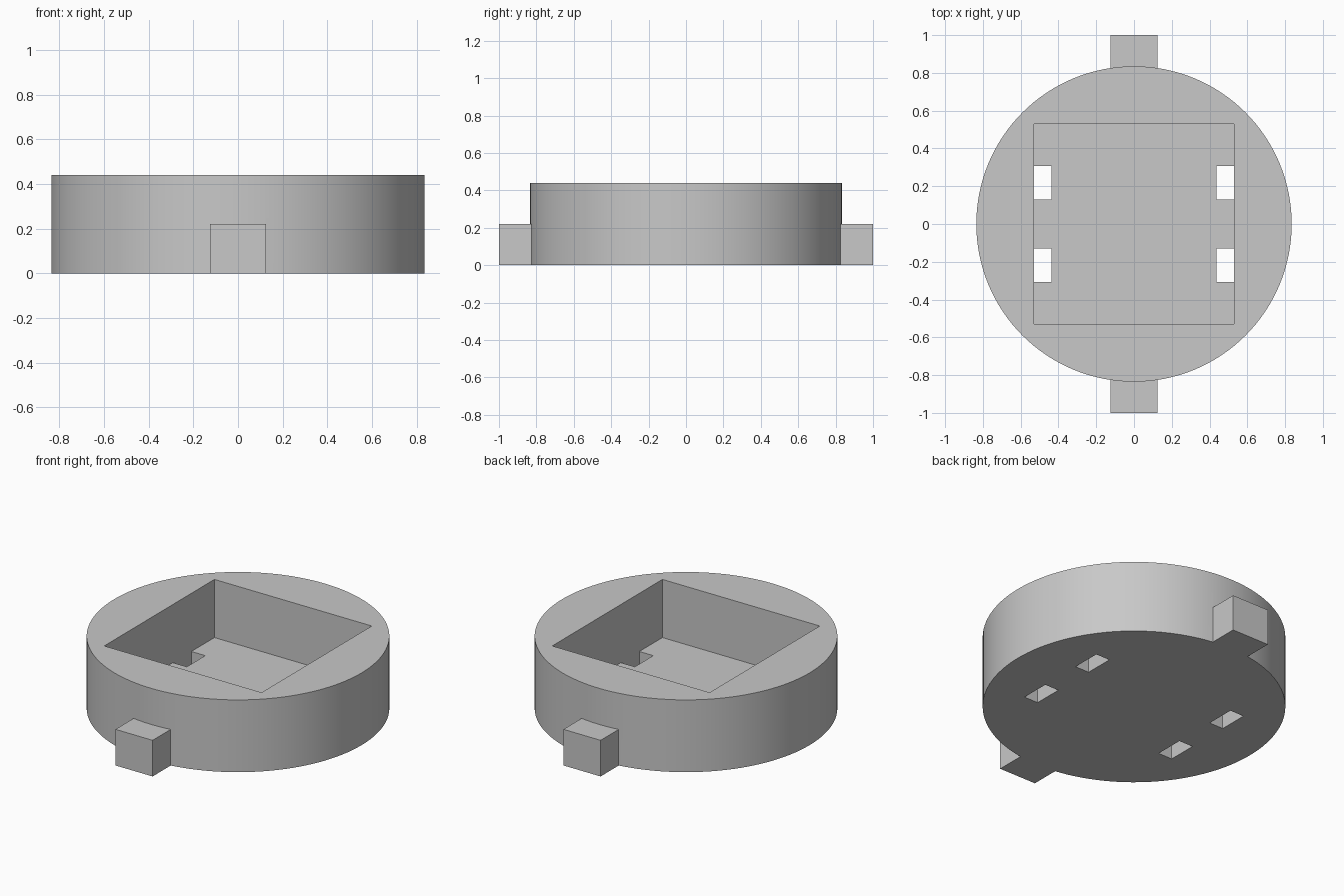
import bpy
import math

cube = bpy.data.objects.get("Cube")
if cube:
    bpy.data.objects.remove(cube, do_unlink=True)

RADIUS, HEIGHT = 0.835, 0.44
FLOOR = 0.086          # thickness left under the pocket
POCKET = 0.53          # half width of the pocket
TAB_HEIGHT = 0.22

# Material
grey = bpy.data.materials.new("light grey")
grey.use_nodes = True
color = (0.58, 0.58, 0.58, 1)
grey.diffuse_color = color
grey.node_tree.nodes["Principled BSDF"].inputs["Base Color"].default_value = color


def box(name, low, high):
    """Axis-aligned box between two corners."""
    center = [(a + b) / 2 for a, b in zip(low, high)]
    bpy.ops.mesh.primitive_cube_add(size=1, location=center)
    obj = bpy.context.object
    obj.name = name
    obj.scale = [b - a for a, b in zip(low, high)]
    bpy.ops.object.transform_apply(location=True, rotation=False, scale=True)
    obj.data.materials.append(grey)
    return obj


def combine(target, tool, operation):
    """Apply a boolean and discard the tool object."""
    mod = target.modifiers.new(tool.name, 'BOOLEAN')
    mod.operation = operation
    mod.solver = 'EXACT'
    mod.object = tool
    bpy.context.view_layer.objects.active = target
    bpy.ops.object.modifier_apply(modifier=mod.name)
    bpy.data.objects.remove(tool, do_unlink=True)


# Round body
bpy.ops.mesh.primitive_cylinder_add(vertices=128, radius=RADIUS, depth=HEIGHT,
                                    location=(0, 0, HEIGHT / 2))
body = bpy.context.object
body.name = "round_holder"
bpy.ops.object.transform_apply(location=True, rotation=False, scale=False)
body.data.materials.append(grey)

# Front and back tabs
for side in (-1, 1):
    inner, outer = sorted((side * 0.75, side * 1.0))
    tab = box("tab", (-0.125, inner, 0), (0.125, outer, TAB_HEIGHT))
    combine(body, tab, 'UNION')

# Square pocket
pocket = box("pocket_cutter", (-POCKET, -POCKET, FLOOR), (POCKET, POCKET, HEIGHT + 0.2))
combine(body, pocket, 'DIFFERENCE')

# Four slots through the pocket floor, flush with its side walls
for sx in (-1, 1):
    for sy in (-1, 1):
        x0, x1 = sorted((sx * 0.436, sx * POCKET))
        y0, y1 = sorted((sy * 0.13, sy * 0.308))
        slot = box("slot_cutter", (x0, y0, -0.1), (x1, y1, FLOOR + 0.1))
        combine(body, slot, 'DIFFERENCE')

# Smooth rim with crisp edges
bpy.ops.object.select_all(action='DESELECT')
body.select_set(True)
bpy.context.view_layer.objects.active = body
bpy.ops.object.shade_smooth_by_angle(angle=math.radians(30))
